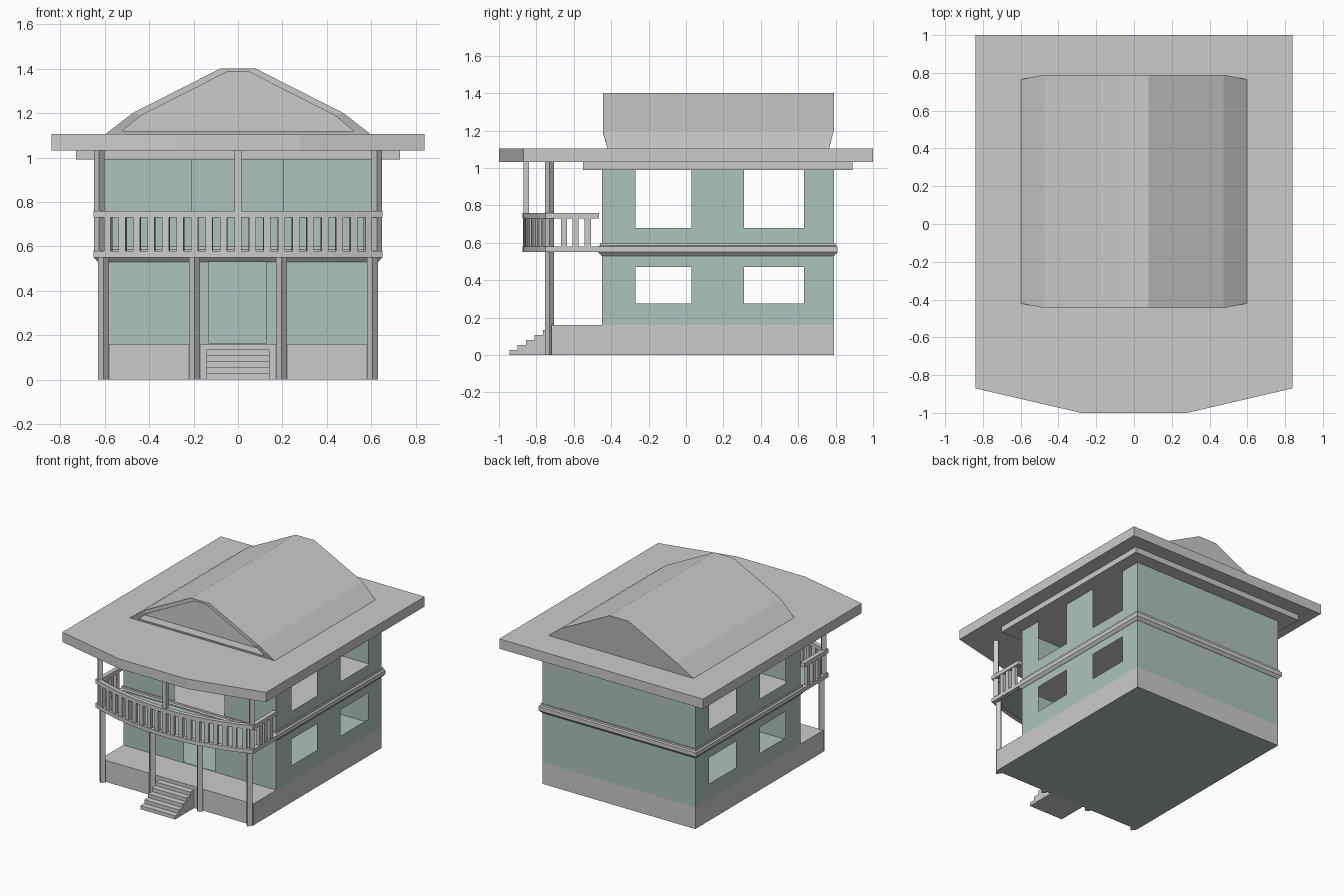
import bpy, bmesh, math

if "Cube" in bpy.data.objects:
    bpy.data.objects.remove(bpy.data.objects["Cube"])

teal = bpy.data.materials.new("teal_paint")
teal.diffuse_color = (0.42, 0.55, 0.51, 1)
teal.use_nodes = True
teal.node_tree.nodes["Principled BSDF"].inputs["Base Color"].default_value = teal.diffuse_color


def finish(name, bm, mat=None, recalc=True):
    if recalc:
        bmesh.ops.recalc_face_normals(bm, faces=bm.faces)
    me = bpy.data.meshes.new(name)
    bm.to_mesh(me)
    bm.free()
    ob = bpy.data.objects.new(name, me)
    bpy.context.collection.objects.link(ob)
    if mat:
        me.materials.append(mat)
    return ob


def loft(name, loops, mat=None):
    """Join equal closed loops of 3D points and cap both ends."""
    bm = bmesh.new()
    rings = [[bm.verts.new(p) for p in loop] for loop in loops]
    n = len(rings[0])
    for a, b in zip(rings, rings[1:]):
        for i in range(n):
            j = (i + 1) % n
            bm.faces.new((a[i], a[j], b[j], b[i]))
    bm.faces.new(rings[0][::-1])
    bm.faces.new(rings[-1])
    return finish(name, bm, mat)


def prism(name, plan, z0, z1, mat=None):
    return loft(name, [[(x, y, z) for x, y in plan] for z in (z0, z1)], mat)


def rect(x0, x1, y0, y1):
    return [(x0, y0), (x1, y0), (x1, y1), (x0, y1)]


def box(name, x0, x1, y0, y1, z0, z1, mat=None):
    return prism(name, rect(x0, x1, y0, y1), z0, z1, mat)


def panel(name, us, vs, holes, place):
    """Thin wall made of grid cells, leaving out the openings."""
    bm = bmesh.new()
    g = [[bm.verts.new(place(u, v)) for v in vs] for u in us]
    for i in range(len(us) - 1):
        for j in range(len(vs) - 1):
            if (i, j) not in holes:
                bm.faces.new((g[i][j], g[i + 1][j], g[i + 1][j + 1], g[i][j + 1]))
    return finish(name, bm, teal, False)


W, YF, YB = 0.63, -0.45, 0.79

# foundation with teal underside, and the ground floor
base = box("foundation", -W, W, -0.72, YB, 0, 0.16)
base.data.materials.append(None)
base.data.materials.append(teal)
for p in base.data.polygons:
    if p.normal.z < -0.9:
        p.material_index = 1
box("ground_floor", -W + 0.002, W - 0.002, YF + 0.002, YB - 0.002, 0.155, 0.163, teal)

# side walls with two storeys of windows
ys = [YF, -0.27, 0.03, 0.31, 0.63, YB]
zs = [0.16, 0.275, 0.47, 0.68, 0.99]
holes = {(1, 1), (3, 1), (1, 3), (3, 3)}
panel("right_wall", ys, zs, holes, lambda u, v: (W, u, v))
panel("left_wall", ys[::-1], zs, {(4 - i, j) for i, j in holes}, lambda u, v: (-W, u, v))

# back wall, and front walls with door openings
panel("back_wall", [W, -W], [0.16, 0.99], set(), lambda u, v: (u, YB, v))
panel("front_wall_lower", [-W, -0.13, 0.125, W], [0.16, 0.56], {(1, 0)}, lambda u, v: (u, YF, v))
panel("front_wall_upper", [-W, -0.21, 0.205, W], [0.56, 0.99], {(1, 0)}, lambda u, v: (u, YF, v))

# moulded belt that carries the upper floor
belt = [(0.53, 0.002), (0.55, 0.02), (0.58, 0.02), (0.586, 0.009), (0.60, 0.009)]
loft("belt_moulding", [[(x, y, z) for x, y in rect(-W - d, W + d, YF - d, YB + d)] for z, d in belt])

# entrance steps
steps = [(-0.72, 0)]
for i in range(5):
    y = -0.945 + 0.045 * i
    steps += [(y, 0.027 * i), (y, 0.027 * (i + 1))]
steps.append((-0.72, 0.135))
steps.pop(1)
steps.insert(1, (-0.945, 0))
loft("entrance_steps", [[(x, y, z) for y, z in steps] for x in (-0.143, 0.143)])


# balcony with bowed front
def bow(x, half=0.65, sag=0.125):
    r = (half * half + sag * sag) / (2 * sag)
    return -0.75 - sag + r - math.sqrt(r * r - x * x)


def path(half, shift):
    xs = [half - 2 * half * i / 12 for i in range(13)]
    return [(half, -0.465)] + [(x, bow(x, 0.65) + shift) for x in xs] + [(-half, -0.465)]


ring = path(0.65, 0) + path(0.617, 0.033)[::-1]
prism("balcony_top_rail", ring, 0.73, 0.76)
prism("balcony_bottom_rail", ring, 0.55, 0.58)
prism("balcony_floor", path(0.625, 0.025), 0.557, 0.572, teal)


def baluster(x, y, angle=0.0):
    c, s, w, d = math.cos(angle), math.sin(angle), 0.0165, 0.012
    plan = [(x + a * c - b * s, y + a * s + b * c) for a, b in rect(-w, w, -d, d)]
    prism("baluster", plan, 0.575, 0.735)


for i in range(19):
    x = -0.585 + 0.065 * i
    baluster(x, bow(x) + 0.0165, math.asin(x / 1.75))
for sx in (-1, 1):
    for y in (-0.652, -0.59, -0.525):
        baluster(sx * 0.633, y, math.pi / 2)


# porch columns, turned square section
def column(name, x, y, r, z0, z1):
    prism(name, [(x + r, y), (x, y + r), (x - r, y), (x, y - r)], z0, z1)


for sx in (-1, 1):
    column("corner_column_lower", sx * 0.605, -0.73, 0.025, 0, 0.56)
    column("inner_column_lower", sx * 0.196, -0.73, 0.025, 0, 0.56)
    column("corner_column_upper", sx * 0.625, -0.73, 0.024, 0.56, 1.035)
box("centre_post_upper", -0.015, 0.015, -0.87, -0.84, 0.575, 1.035)

# eaves and flat roof with bowed front
box("soffit", -0.73, 0.73, -0.55, 0.89, 0.99, 1.032)
prism("roof_slab", [(-0.84, -0.87), (-0.28, -1), (0.28, -1), (0.84, -0.87), (0.84, 1), (-0.84, 1)],
      1.032, 1.105)


# upper roof with a recessed front gable
def gable(half, y_low, y_high):
    pts = [(x, y_low if i == 0 else y_high, z) for i, (x, z) in enumerate(half)]
    return pts + [(-x, y, z) for x, y, z in pts[::-1]]


outer = [(0.60, 1.103), (0.475, 1.20), (0.077, 1.402)]
inner = [(0.52, 1.12), (0.435, 1.19), (0.048, 1.386)]
loft("upper_roof", [gable(outer, 0.765, 0.79), gable(outer, -0.42, -0.445),
                    gable(inner, -0.424, -0.444), gable(inner, -0.35, -0.35)])
